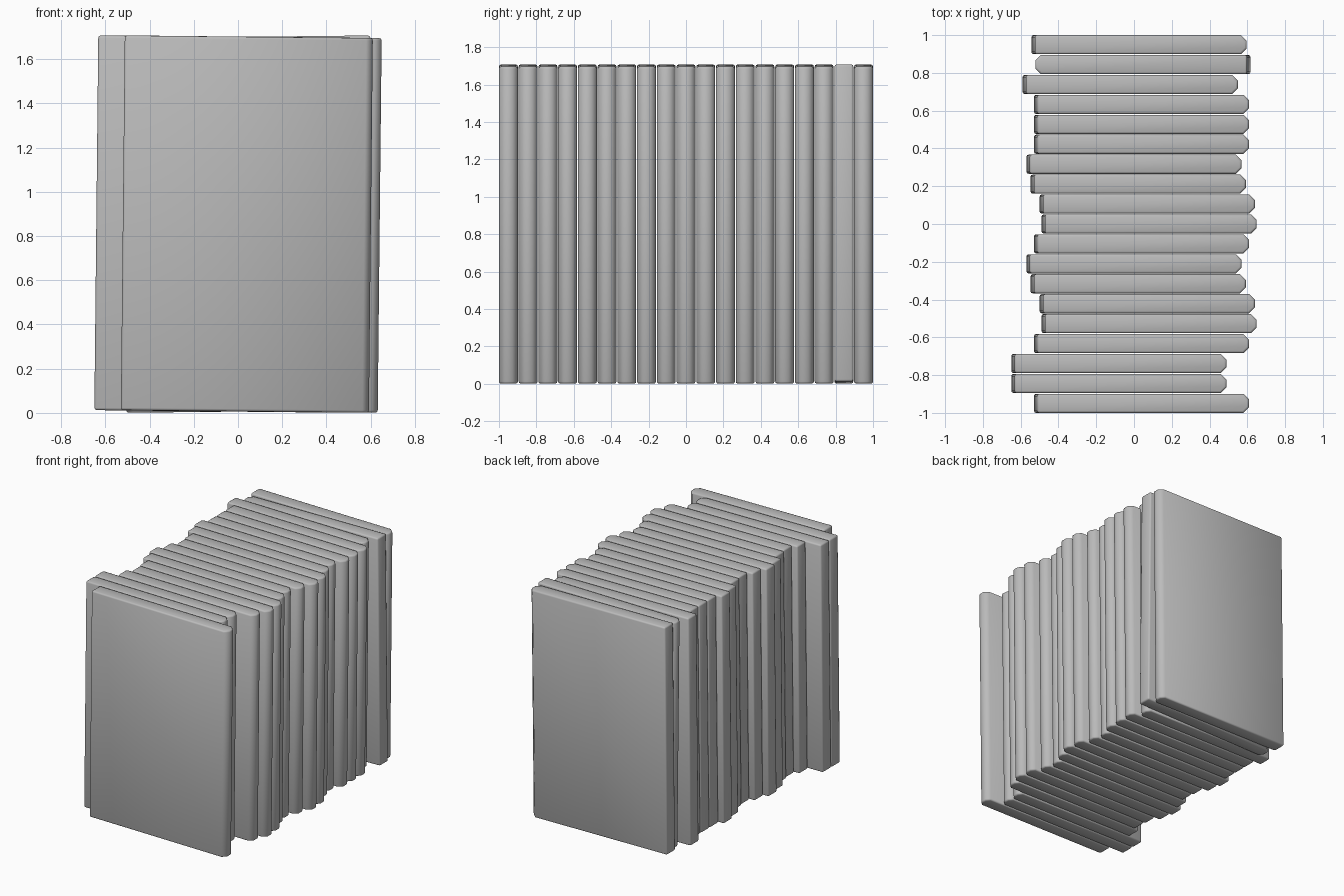
import bpy, bmesh, math
from mathutils import Matrix

cube = bpy.data.objects.get("Cube")
if cube:
    bpy.data.objects.remove(cube, do_unlink=True)

# One plain grey for every slab
grey = bpy.data.materials.new("plain_grey")
grey.use_nodes = True
colour = (0.5, 0.5, 0.5, 1)
grey.diffuse_color = colour
grey.node_tree.nodes["Principled BSDF"].inputs["Base Color"].default_value = colour

WIDTH, THICK, HEIGHT = 1.122, 0.101, 1.695
LEAN = 0.0105


def slab_mesh():
    """Upright slab: soft rim all round, wide chamfers on the +x end."""
    bm = bmesh.new()
    bmesh.ops.create_cube(bm, size=1, matrix=Matrix.Diagonal((WIDTH, THICK, HEIGHT, 1)))
    end = [e for e in bm.edges if all(v.co.x > 0 for v in e.verts)
           and abs(e.verts[0].co.z - e.verts[1].co.z) > 1]
    bmesh.ops.bevel(bm, geom=end, offset=0.03, segments=1, affect='EDGES')
    rim = [e for e in bm.edges if e.calc_face_angle() > math.radians(60)]
    bmesh.ops.bevel(bm, geom=rim, offset=0.011, segments=2, profile=0.5, affect='EDGES')
    for f in bm.faces:
        f.smooth = True
    mesh = bpy.data.meshes.new("slab")
    bm.to_mesh(mesh)
    bm.free()
    mesh.materials.append(grey)
    return mesh


# Row of slabs, front to back, each pushed in or out a little
offsets = [0.04, -0.08, -0.08, 0.04, 0.08, 0.07, 0.022, 0, 0.04, 0.08,
           0.07, 0.022, 0, 0.04, 0.04, 0.04, -0.02, 0.047, 0.027]
REVERSED = 17
mesh = slab_mesh()
pitch = (2 - THICK) / (len(offsets) - 1)
for i, x in enumerate(offsets):
    slab = bpy.data.objects.new(f"slab_{i + 1}", mesh)
    bpy.context.collection.objects.link(slab)
    turn = math.pi if i == REVERSED else 0
    slab.matrix_world = (Matrix.Translation((x, -1 + THICK / 2 + i * pitch, 0.854))
                         @ Matrix.Rotation(turn, 4, 'Z')
                         @ Matrix.Rotation(LEAN, 4, 'Y'))
